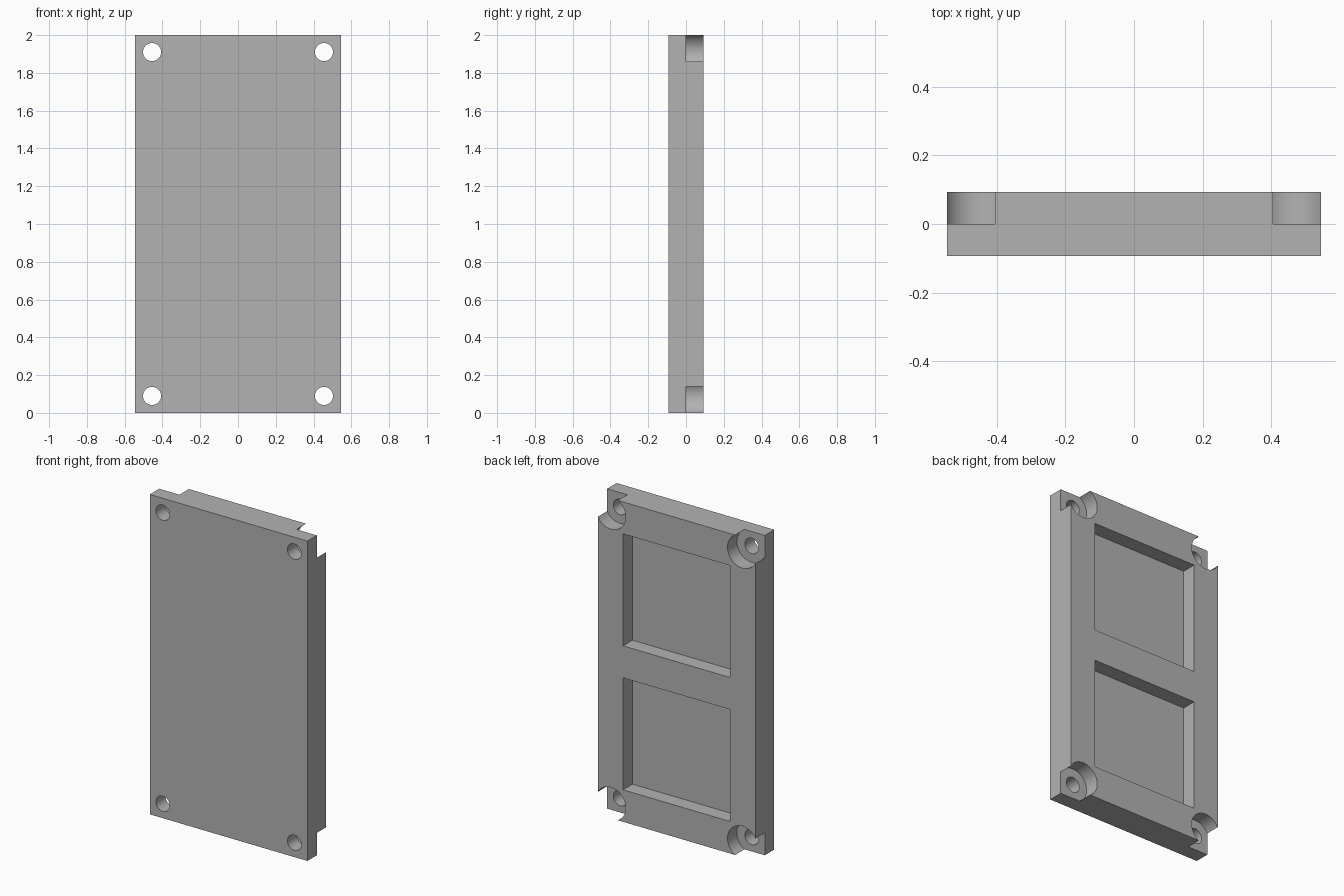
import bpy, bmesh, math

if "Cube" in bpy.data.objects:
    bpy.data.objects.remove(bpy.data.objects["Cube"])

W, T, H = 0.545, 0.093, 2.0      # half width, half thickness, height
HX, HZ = 0.455, 0.09             # screw hole inset positions
HOLE_R, RELIEF_R = 0.048, 0.103


def prism(name, pts, y0, y1):
    """Extrude an (x, z) outline along y."""
    bm = bmesh.new()
    face = bm.faces.new([bm.verts.new((x, y0, z)) for x, z in pts])
    new = bmesh.ops.extrude_face_region(bm, geom=[face])["geom"]
    bmesh.ops.translate(bm, vec=(0, y1 - y0, 0),
                        verts=[v for v in new if isinstance(v, bmesh.types.BMVert)])
    bmesh.ops.recalc_face_normals(bm, faces=bm.faces)
    me = bpy.data.meshes.new(name)
    bm.to_mesh(me)
    bm.free()
    ob = bpy.data.objects.new(name, me)
    bpy.context.collection.objects.link(ob)
    return ob


def rect(x0, x1, z0, z1):
    return [(x0, z0), (x1, z0), (x1, z1), (x0, z1)]


def arc(r, a0, a1, n):
    return [(r * math.cos(math.radians(a0 + (a1 - a0) * i / n)),
             r * math.sin(math.radians(a0 + (a1 - a0) * i / n))) for i in range(n + 1)]


# Main plate
plate = prism("cover_plate", rect(-W, W, 0, H), -T, T)
cutters = []

# Two rectangular pockets in the back
for z0 in (0.2, 1.1):
    cutters.append(prism("pocket_cutter", rect(-0.37, 0.37, z0, z0 + 0.7), 0, T + 0.1))

# Corner screw holes and the open round reliefs behind them
relief = arc(RELIEF_R, 112, 338, 36) + [(0.2, -0.0386), (0.2, 0.2), (-0.0386, 0.2)]
hole = arc(HOLE_R, 0, 360, 32)[:-1]
for sx in (-1, 1):
    for sz in (-1, 1):
        cz = HZ if sz < 0 else H - HZ
        place = lambda pts: [(sx * (HX + u), cz + sz * v) for u, v in pts]
        cutters.append(prism("relief_cutter", place(relief), 0, T + 0.1))
        cutters.append(prism("hole_cutter", place(hole), -T - 0.1, 0.05))

for c in cutters:
    c.hide_render = True
    c.hide_set(True)
    mod = plate.modifiers.new("cut", "BOOLEAN")
    mod.operation, mod.solver, mod.object = "DIFFERENCE", "EXACT", c

# Apply the cuts and remove the cutters
bpy.context.view_layer.update()
deps = bpy.context.evaluated_depsgraph_get()
cut_mesh = bpy.data.meshes.new_from_object(plate.evaluated_get(deps))
plate.modifiers.clear()
plate.data = cut_mesh
for c in cutters:
    bpy.data.objects.remove(c)

# Single grey finish
grey = bpy.data.materials.new("grey")
grey.diffuse_color = (0.45, 0.45, 0.45, 1)
grey.use_nodes = True
grey.node_tree.nodes["Principled BSDF"].inputs["Base Color"].default_value = grey.diffuse_color
plate.data.materials.clear()
plate.data.materials.append(grey)

# Smooth bores, sharp edges
bpy.context.view_layer.objects.active = plate
plate.select_set(True)
bpy.ops.object.shade_smooth_by_angle(angle=math.radians(30))
